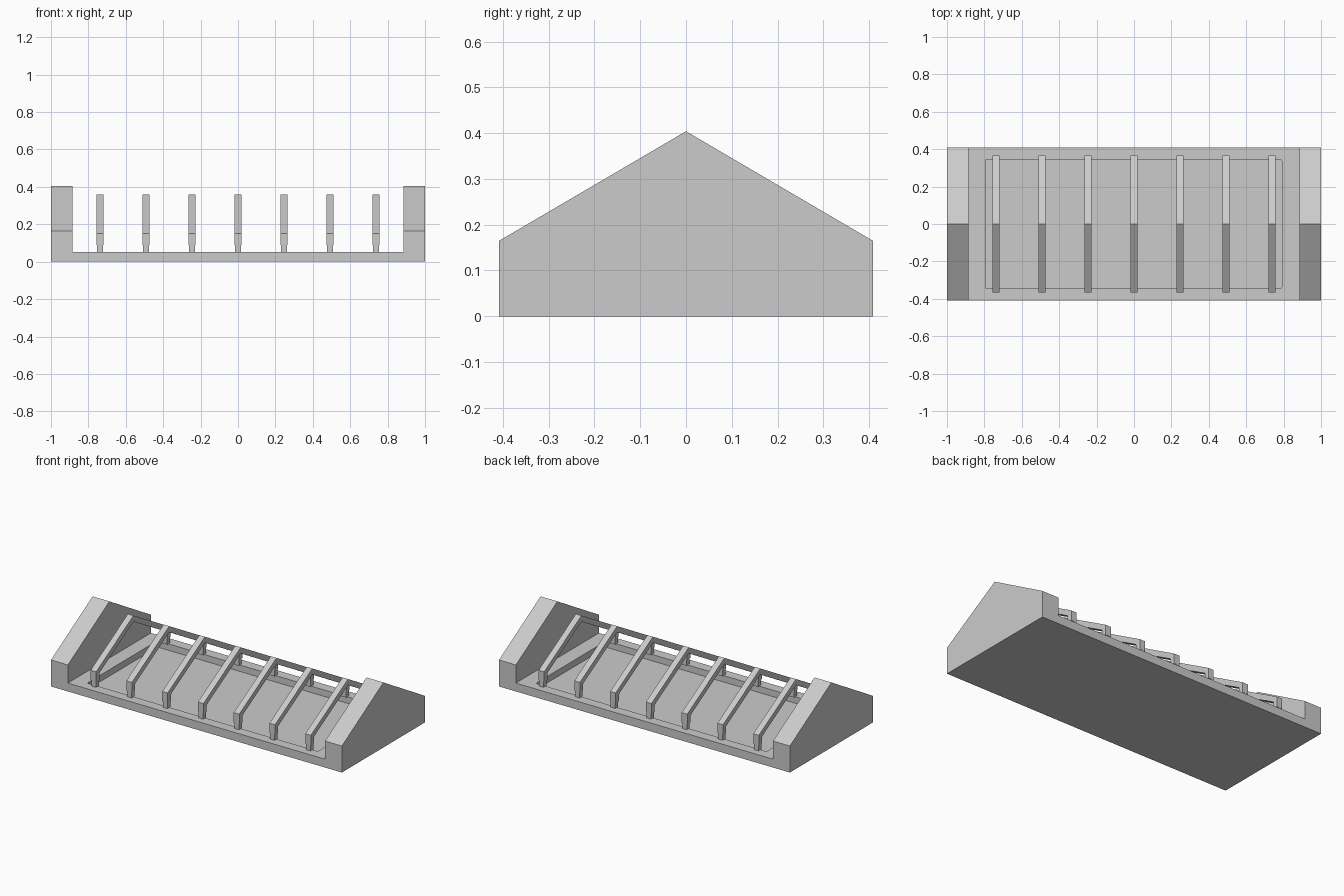
import bpy, bmesh

if "Cube" in bpy.data.objects:
    bpy.data.objects.remove(bpy.data.objects["Cube"])


def prism(name, profile, x0, x1):
    """Extrude a closed (y, z) profile along x."""
    bm = bmesh.new()
    face = bm.faces.new([bm.verts.new((x0, y, z)) for y, z in profile])
    new = bmesh.ops.extrude_face_region(bm, geom=[face])["geom"]
    verts = [v for v in new if isinstance(v, bmesh.types.BMVert)]
    bmesh.ops.translate(bm, verts=verts, vec=(x1 - x0, 0, 0))
    bmesh.ops.recalc_face_normals(bm, faces=bm.faces)
    mesh = bpy.data.meshes.new(name)
    bm.to_mesh(mesh)
    bm.free()
    obj = bpy.data.objects.new(name, mesh)
    bpy.context.collection.objects.link(obj)
    return obj


def box(name, x0, x1, y0, y1, z0, z1):
    return prism(name, [(y0, z0), (y1, z0), (y1, z1), (y0, z1)], x0, x1)


def cut(target, cutter):
    mod = target.modifiers.new("cut", "BOOLEAN")
    mod.operation = "DIFFERENCE"
    mod.solver = "EXACT"
    mod.object = cutter
    cutter.hide_render = True
    bpy.context.view_layer.objects.active = target
    bpy.ops.object.modifier_apply(modifier=mod.name)
    bpy.data.objects.remove(cutter)


# Gabled body, hollowed to leave end walls and a floor slab
HALF_Y = 0.408
body = prism("tray_with_gable_ends",
             [(-HALF_Y, 0), (HALF_Y, 0), (HALF_Y, 0.165), (0, 0.404), (-HALF_Y, 0.165)],
             -1, 1)
cut(body, box("opening_cutter", -0.884, 0.884, -0.6, 0.6, 0.052, 0.6))

# Shallow floor recess with slightly softened corners
recess = box("recess_cutter", -0.795, 0.79, -0.345, 0.345, 0.012, 0.2)
bm = bmesh.new()
bm.from_mesh(recess.data)
edges = [e for e in bm.edges if abs(e.verts[0].co.z - e.verts[1].co.z) > 0.1]
bmesh.ops.bevel(bm, geom=edges, offset=0.008, segments=2, profile=0.5, affect="EDGES")
bm.to_mesh(recess.data)
bm.free()
cut(body, recess)

# Row of rafter frames, each on two slightly narrower feet
half = [(0.335, 0.088), (0.366, 0.088), (0.366, 0.15), (0, 0.36)]
outline = half + [(-y, z) for y, z in reversed(half[:-1])]
outline += [(-0.335, 0.13), (0, 0.322), (0.335, 0.13)]
for i in range(7):
    x = (i - 3) * 0.246
    prism("rafter_frame", outline, x - 0.019, x + 0.019)
    for s in (-1, 1):
        y0, y1 = sorted((s * 0.336, s * 0.365))
        box("frame_foot", x - 0.015, x + 0.016, y0, y1, 0.05, 0.09)
